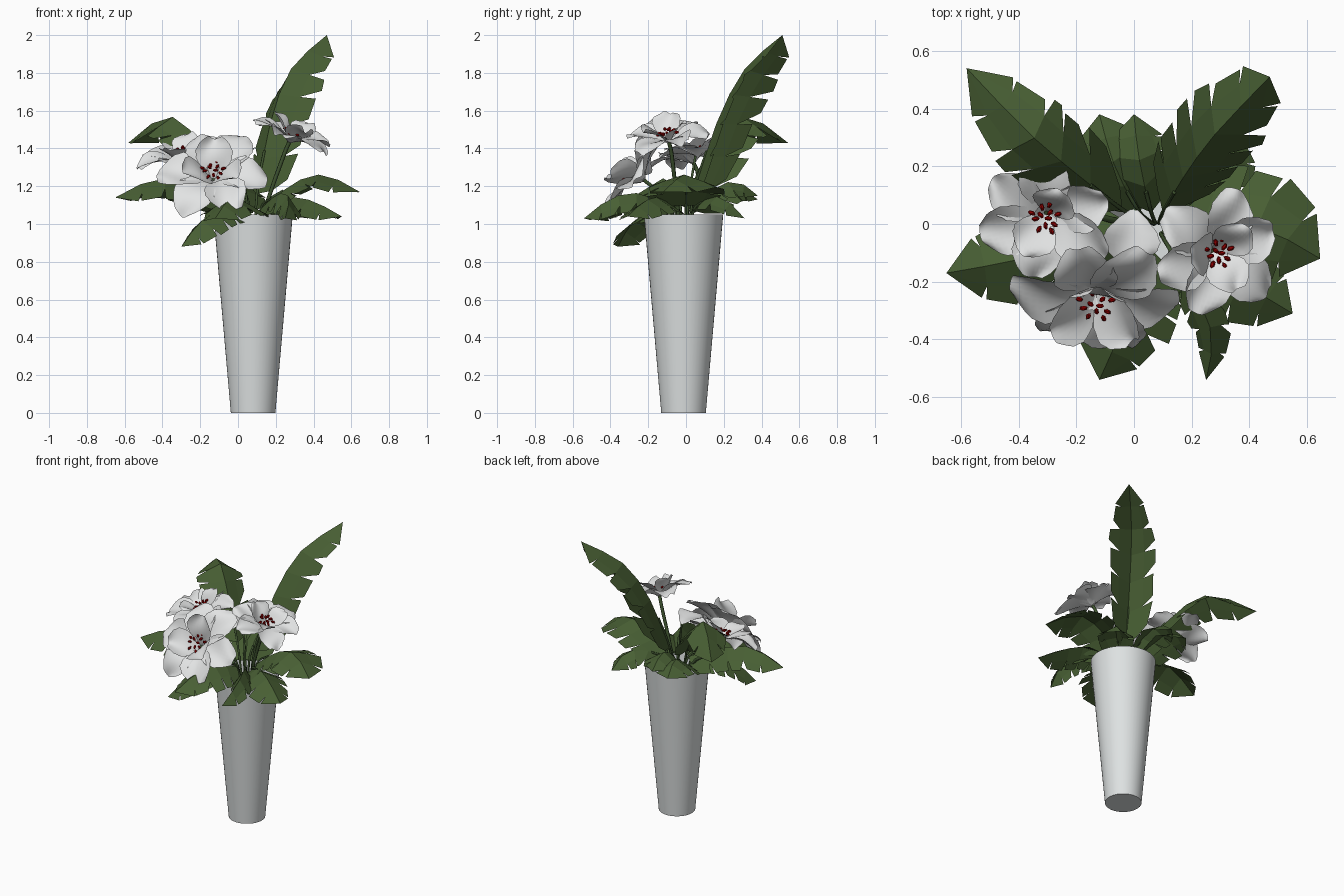
import bpy, bmesh, math, random
from mathutils import Vector, Matrix

if "Cube" in bpy.data.objects:
    bpy.data.objects.remove(bpy.data.objects["Cube"])
random.seed(4)

def mat(name, c):
    m = bpy.data.materials.new(name)
    m.diffuse_color = (*c, 1)
    m.use_nodes = True
    m.node_tree.nodes["Principled BSDF"].inputs["Base Color"].default_value = m.diffuse_color
    return m

LEAF = mat("leaf green", (0.065, 0.115, 0.034))
STEM = mat("stem green", (0.05, 0.09, 0.03))
PETAL = mat("petal white", (0.76, 0.77, 0.77))
VASE = mat("vase grey", (0.73, 0.76, 0.76))
RED = mat("stamen red", (0.28, 0.0, 0.0))

def finish(name, bm, m, smooth=None):
    me = bpy.data.meshes.new(name)
    bm.to_mesh(me)
    bm.free()
    me.materials.append(m)
    ob = bpy.data.objects.new(name, me)
    bpy.context.collection.objects.link(ob)
    if smooth:
        bpy.ops.object.select_all(action='DESELECT')
        ob.select_set(True)
        bpy.context.view_layer.objects.active = ob
        bpy.ops.object.shade_smooth_by_angle(angle=math.radians(smooth))
    return ob

def curve(pts, t):
    """Point on a Catmull-Rom path through pts."""
    p = [Vector(q) for q in pts]
    p = [2 * p[0] - p[1]] + p + [2 * p[-1] - p[-2]]
    n = len(p) - 3
    s = min(max(t, 0), 1) * n
    i = min(int(s), n - 1)
    f = s - i
    a, b, c, d = p[i:i + 4]
    return 0.5 * (2 * b + (c - a) * f + (2 * a - 5 * b + 4 * c - d) * f * f
                  + (3 * b - a - 3 * c + d) * f ** 3)

def tube(name, pts, r, m):
    cu = bpy.data.curves.new(name, 'CURVE')
    cu.dimensions = '3D'
    cu.bevel_depth = r
    cu.bevel_resolution = 1
    cu.use_fill_caps = True
    s = cu.splines.new('POLY')
    s.points.add(10)
    for i, q in enumerate(s.points):
        q.co = (*curve(pts, i / 10), 1)
    cu.materials.append(m)
    bpy.context.collection.objects.link(bpy.data.objects.new(name, cu))

# Vase: lathed tapered cup with a thin wall
CX, CY = 0.08, -0.013
bm = bmesh.new()
N = 48
prof = [(0.118, 0), (0.21, 1.05), (0.197, 1.05), (0.11, 0.03)]
rings = [[bm.verts.new((CX + r * math.cos(k * math.tau / N), CY + r * math.sin(k * math.tau / N), z))
          for k in range(N)] for r, z in prof]
for a, b in zip(rings, rings[1:]):
    for k in range(N):
        bm.faces.new((a[k], a[(k + 1) % N], b[(k + 1) % N], b[k]))
bm.faces.new(rings[0][::-1])
bm.faces.new(rings[-1])
finish("vase", bm, VASE, 30)

# Leaves: roof-folded blades whose margins are split into slanted flaps, ending in a point
def leaf(name, pts, w, fold=35, n=5):
    f = math.radians(fold)
    bm = bmesh.new()

    def width(t):
        return w * min(1, 0.65 + 1.8 * t) * (1 - 0.5 * max(0, (t - 0.65) / 0.35))

    def at(t, side, k):
        t = min(t, 1)
        d = (curve(pts, min(t + 0.01, 1)) - curve(pts, t - 0.01)).normalized()
        s = d.cross(Vector((0, 0, 1))).normalized()
        nrm = s.cross(d)
        x = width(t) * k
        return curve(pts, t) + side * s * x * math.cos(f) - nrm * x * math.sin(f)

    for side in (1, -1):
        for i in range(n):
            t0, t1 = i / n, (i + 1) / n
            last = i == n - 1
            gap = 0.1 / n if last else random.uniform(0.15, 0.45) / n
            k = random.uniform(0.92, 1.06)
            sw = 0.35 / n
            inner = [at(t0, side, 0), at(t1, side, 0), at(t1 + sw / 2, side, 0 if last else 0.55),
                     at(t0 + sw / 2, side, 0.55)]
            outer = [inner[3], inner[2], at(t1 + sw, side, 0.0 if last else k),
                     at(t0 + sw + gap, side, k)]
            for quad in (inner, outer):
                vs = [bm.verts.new(v) for v in quad]
                bm.faces.new(vs if side < 0 else vs[::-1])
    bmesh.ops.remove_doubles(bm, verts=bm.verts, dist=0.0005)
    bmesh.ops.dissolve_degenerate(bm, edges=bm.edges, dist=0.0005)
    finish(name, bm, LEAF)
    a = Vector(pts[0])
    tube(name + "_stalk", [(CX + (a.x - CX) * 0.3, CY + (a.y - CY) * 0.3, 0.85), a, curve(pts, 0.2)], 0.007, STEM)

leaf("tall_leaf", [(0.10, 0.04, 1.16), (0.17, 0.16, 1.53), (0.28, 0.31, 1.82), (0.47, 0.51, 2.0)], 0.195, 42, 6)
leaf("back_left_leaf", [(-0.04, 0.05, 1.18), (-0.22, 0.19, 1.46), (-0.38, 0.33, 1.57), (-0.58, 0.54, 1.43)], 0.18, 35, 5)
leaf("left_leaf", [(0.0, -0.03, 1.1), (-0.22, -0.08, 1.2), (-0.43, -0.13, 1.24), (-0.65, -0.17, 1.14)], 0.2, 32)
leaf("back_leaf", [(0.06, 0.04, 1.08), (0.03, 0.16, 1.2), (0.01, 0.28, 1.22), (0.0, 0.38, 1.15)], 0.15, 32, 4)
leaf("back_left_low_leaf", [(0.02, 0.04, 1.07), (-0.05, 0.16, 1.17), (-0.09, 0.27, 1.2), (-0.12, 0.38, 1.13)], 0.17, 28, 4)
leaf("right_leaf", [(0.15, 0.0, 1.1), (0.3, 0.0, 1.22), (0.46, -0.02, 1.26), (0.645, -0.12, 1.17)], 0.21, 18)
leaf("back_right_leaf", [(0.15, 0.04, 1.07), (0.25, 0.12, 1.14), (0.33, 0.21, 1.13), (0.37, 0.31, 1.03)], 0.14, 30, 4)
leaf("right_front_leaf", [(0.15, -0.06, 1.08), (0.27, -0.14, 1.14), (0.4, -0.22, 1.12), (0.55, -0.31, 1.04)], 0.17, 28)
leaf("front_right_leaf", [(0.12, -0.08, 1.08), (0.21, -0.23, 1.16), (0.27, -0.39, 1.14), (0.25, -0.54, 1.03)], 0.12, 55)
leaf("front_leaf", [(0.05, -0.08, 1.08), (0.0, -0.22, 1.14), (-0.05, -0.38, 1.13), (-0.12, -0.54, 1.03)], 0.19, 28)
leaf("front_left_leaf", [(0.0, -0.08, 1.07), (-0.11, -0.19, 1.07), (-0.21, -0.29, 1.0), (-0.3, -0.36, 0.88)], 0.15, 28)

# Petals: cupped rounded blades with a rippled rim, in the frame of a flower
def petal(bm, M, az, L, W, a0, a1):
    R, C = 12, 10
    ph = random.uniform(0, 6)
    R3 = M @ Matrix.Rotation(az, 4, 'Z')
    r = h = 0.0
    rows = []
    for i in range(R + 1):
        u = i / R
        a = math.radians(a0 + (a1 - a0) * u)
        if i:
            r += L / R * math.cos(a)
            h += L / R * math.sin(a)
        half = W * (0.12 + 0.88 * math.sin(math.pi * min(1, u ** 1.25 * 0.93)) ** 0.75)
        half *= 1 + 0.03 * math.sin(i * 2.6 + ph)
        row = []
        for j in range(C + 1):
            v = 2 * j / C - 1
            z = h + 0.22 * half * v * v + 0.012 * u * math.sin(3 * v + 5 * u + ph)
            x = r - 0.25 * half * v * v * u * u
            row.append(bm.verts.new(R3 @ Vector((x, v * half, z))))
        rows.append(row)
    for p, q in zip(rows, rows[1:]):
        for j in range(C):
            bm.faces.new((p[j], q[j], q[j + 1], p[j + 1]))

# Flowers: an outer and an inner whorl, red stamens and a stem
def flower(name, c, normal, L, phase, outer=6, inner=3):
    c, nv = Vector(c), Vector(normal).normalized()
    x = (Vector((1, 0, 0)) - nv * nv.x).normalized()
    M = Matrix((x, nv.cross(x), nv)).transposed().to_4x4()
    M.translation = c
    bm = bmesh.new()
    for k in range(outer):
        petal(bm, M, math.radians(phase) + math.tau * (k + random.uniform(-.12, .12)) / outer,
              L * random.uniform(0.95, 1.1), L * 0.36, 42, random.uniform(-35, -5))
    for k in range(inner):
        petal(bm, M, math.radians(phase + 35) + math.tau * k / inner, L * 0.75, L * 0.32, 62, 25)
    finish(name + "_petals", bm, PETAL, 60)
    bm = bmesh.new()
    for k in range(12):
        a, rad = k * 2.4, L * 0.065 * math.sqrt(k + 0.5)
        tip = Vector((rad * math.cos(a), rad * math.sin(a), L * random.uniform(0.22, 0.3)))
        T = M @ Matrix.Translation(tip) @ Matrix.Rotation(a, 4, 'Z') @ Matrix.Diagonal((1.4, 0.8, 0.8, 1))
        bmesh.ops.create_icosphere(bm, subdivisions=1, radius=0.011, matrix=T)
    finish(name + "_stamens", bm, RED)
    bm = bmesh.new()
    bmesh.ops.create_cone(bm, segments=10, radius1=0.004, radius2=L * 0.17, depth=L * 0.2,
                          matrix=M @ Matrix.Translation((0, 0, L * 0.1)))
    finish(name + "_filaments", bm, PETAL)
    tube(name + "_stem", [(CX + (c.x - CX) * 0.15, CY, 0.8), (CX + (c.x - CX) * 0.35, CY + (c.y - CY) * 0.4, 1.08),
                          c - nv * 0.08, c + nv * 0.01], 0.011, STEM)

flower("front_flower", (-0.13, -0.22, 1.23), (-0.03, -0.76, 0.65), 0.31, 50, 6)
flower("right_flower", (0.27, -0.09, 1.43), (0.38, -0.2, 0.92), 0.24, 15, 6)
flower("left_flower", (-0.3, 0.04, 1.32), (-0.12, -0.3, 0.94), 0.25, 25, 6, 2)

# Half-open bud between the flowers
bm = bmesh.new()
M = Matrix.Translation((0.0, 0.05, 1.36))
petal(bm, M, math.radians(-95), 0.2, 0.1, 25, -25)
finish("bud_petal", bm, PETAL, 60)
tube("bud_stem", [(0.07, 0.0, 0.8), (0.05, 0.01, 1.1), (0.0, 0.05, 1.36)], 0.007, STEM)
